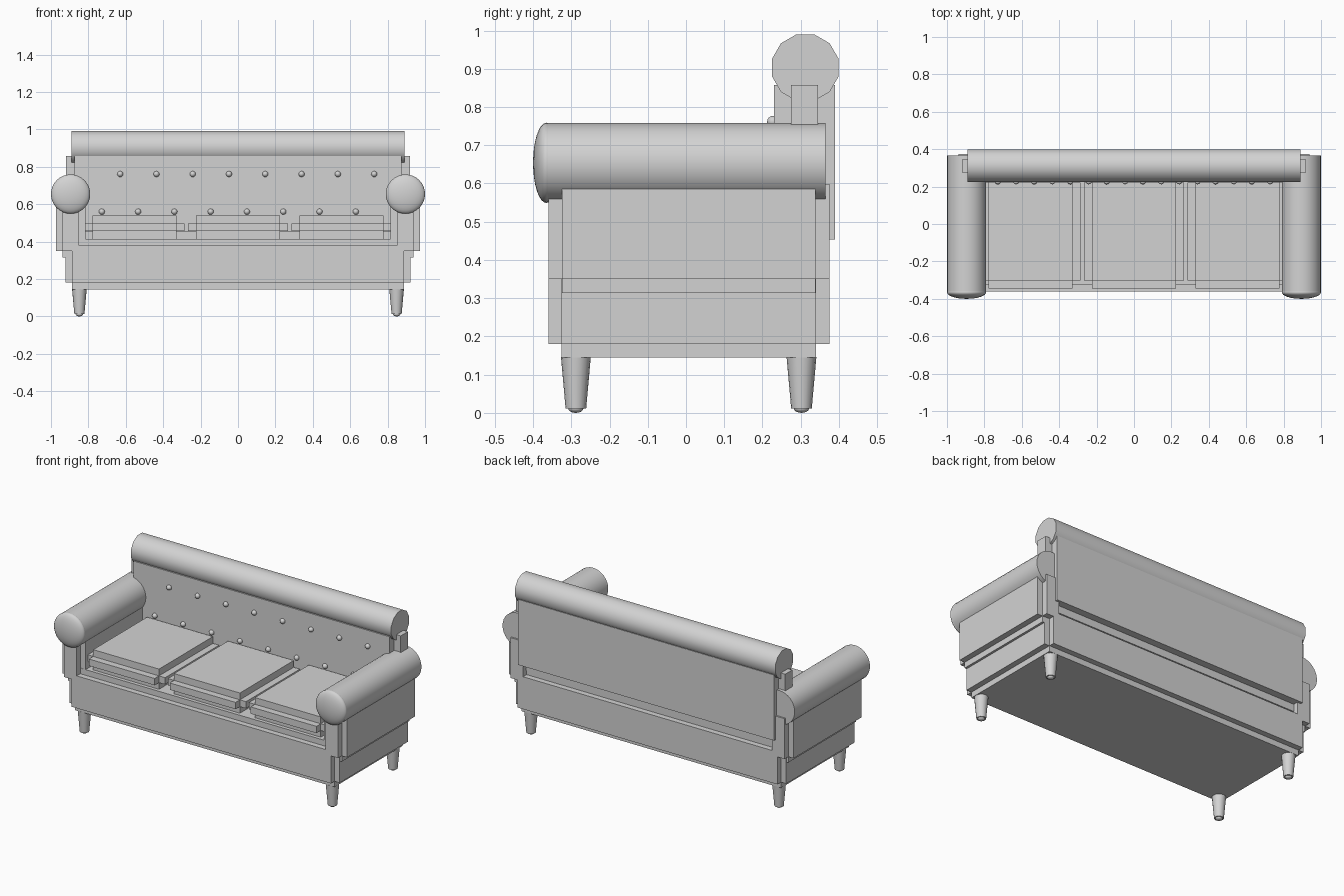
import bpy, bmesh, math
from mathutils import Matrix, Vector

if "Cube" in bpy.data.objects:
    bpy.data.objects.remove(bpy.data.objects["Cube"])

mat = bpy.data.materials.new("light grey")
mat.diffuse_color = (0.65, 0.65, 0.65, 1)
mat.use_nodes = True
mat.node_tree.nodes["Principled BSDF"].inputs["Base Color"].default_value = mat.diffuse_color


def finish(bm, name, smooth=False):
    mesh = bpy.data.meshes.new(name)
    bm.to_mesh(mesh)
    bm.free()
    mesh.materials.append(mat)
    ob = bpy.data.objects.new(name, mesh)
    bpy.context.collection.objects.link(ob)
    if smooth:
        bpy.ops.object.select_all(action='DESELECT')
        ob.select_set(True)
        bpy.context.view_layer.objects.active = ob
        bpy.ops.object.shade_smooth_by_angle(angle=math.radians(40))
    return ob


def stepped_box(name, lo, hi, r):
    """Box with notched edges: three slabs, each full size along one axis."""
    bm = bmesh.new()
    lo, hi = Vector(lo), Vector(hi)
    for axis in range(3):
        size = hi - lo - Vector((2 * r, 2 * r, 2 * r))
        size[axis] += 2 * r
        bmesh.ops.create_cube(bm, size=1, matrix=Matrix.Translation((lo + hi) / 2)
                              @ Matrix.Diagonal((*size, 1)))
    return finish(bm, name)


def cylinder(name, centre, length, r1, r2, segs, axis='Z', turn=0.0):
    bm = bmesh.new()
    rot = {'Z': Matrix.Identity(4),
           'X': Matrix.Rotation(math.pi / 2, 4, 'Y'),
           'Y': Matrix.Rotation(math.pi / 2, 4, 'X')}[axis]
    bmesh.ops.create_cone(bm, cap_ends=True, segments=segs, radius1=r1, radius2=r2,
                          depth=length, matrix=Matrix.Translation(centre) @ rot
                          @ Matrix.Rotation(turn, 4, 'Z'))
    return finish(bm, name, True)


def ellipsoid(name, centre, radii, u=16, v=8, along_y=False):
    bm = bmesh.new()
    rot = Matrix.Rotation(math.pi / 2, 4, 'X') if along_y else Matrix.Identity(4)
    bmesh.ops.create_uvsphere(bm, u_segments=u, v_segments=v, radius=1,
                              matrix=Matrix.Translation(centre)
                              @ Matrix.Diagonal((*radii, 1)) @ rot)
    return finish(bm, name, True)


# Base and backrest
stepped_box("base", (-0.923, -0.36, 0.145), (0.923, 0.375, 0.415), 0.035)
stepped_box("backrest", (-0.92, 0.23, 0.408), (0.92, 0.39, 0.903), 0.045)
cylinder("backrest_roll", (0, 0.312, 0.903), 1.78, 0.09, 0.09, 12, 'X', math.pi / 12)

# Arms with rolled tops and domed fronts
for side, s in (("left", -1), ("right", 1)):
    xs = sorted((s * 0.815, s * 0.973))
    stepped_box(side + "_arm", (xs[0], -0.36, 0.314), (xs[1], 0.375, 0.635), 0.036)
    cylinder(side + "_arm_roll", (s * 0.895, -0.001, 0.654), 0.732, 0.104, 0.104, 32, 'Y')
    ellipsoid(side + "_arm_cap", (s * 0.895, -0.365, 0.654), (0.105, 0.035, 0.105),
              32, 16, True)

# Three seat cushions
for i, name in enumerate(("left", "middle", "right")):
    x = (i - 1) * 0.553
    stepped_box(name + "_seat_cushion", (x - 0.267, -0.345, 0.414),
                (x + 0.267, 0.265, 0.54), 0.042)

# Two staggered rows of buttons
for row, z, shift in (("upper", 0.761, 0.049), ("lower", 0.56, -0.049)):
    for i in range(8):
        ellipsoid(f"{row}_button_{i + 1}", ((i - 3.5) * 0.194 + shift, 0.228, z),
                  (0.016, 0.016, 0.016), 12, 8, True)

# Tapered legs with small rounded glides
for front, y in (("front", -0.288), ("back", 0.302)):
    for side, x in (("left", -0.848), ("right", 0.848)):
        cylinder(f"{front}_{side}_leg", (x, y, 0.079), 0.134, 0.027, 0.039, 16)
        ellipsoid(f"{front}_{side}_glide", (x, y, 0.012), (0.02, 0.02, 0.012))
